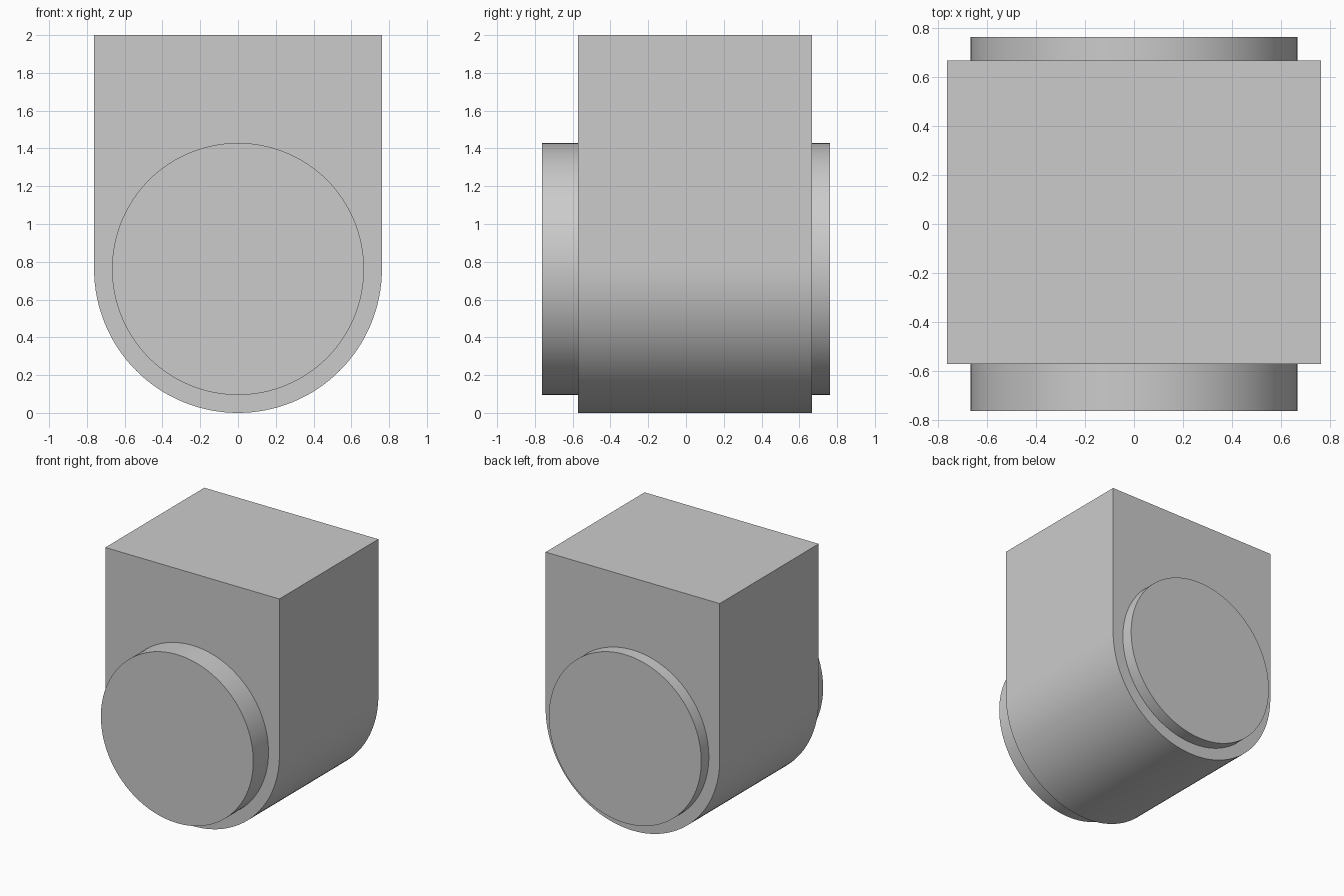
import bpy
import bmesh
from math import sin, cos, pi

cube = bpy.data.objects.get("Cube")
if cube:
    bpy.data.objects.remove(cube, do_unlink=True)

HALF_WIDTH = 0.762   # also the radius of the rounded bottom and its centre height
HEIGHT = 2.0
DISC_RADIUS = 0.667
BODY_FRONT, BODY_BACK = -0.571, 0.667
DISC_FRONT, DISC_BACK = -0.762, 0.762

grey = bpy.data.materials.new("plain grey")
grey.use_nodes = True
colour = (0.6, 0.6, 0.6, 1)
grey.diffuse_color = colour
grey.node_tree.nodes["Principled BSDF"].inputs["Base Color"].default_value = colour


def arc(radius, start, end, steps):
    """Points (x, z) on an arc about the shared axis."""
    angles = [start + (end - start) * i / steps for i in range(steps + 1)]
    return [(radius * cos(a), HALF_WIDTH + radius * sin(a)) for a in angles]


def extrude_profile(name, profile, front, back):
    """Solid made by pushing an x-z outline along y."""
    bm = bmesh.new()
    face = bm.faces.new([bm.verts.new((x, front, z)) for x, z in profile])
    result = bmesh.ops.extrude_face_region(bm, geom=[face], use_keep_orig=True)
    moved = [v for v in result["geom"] if isinstance(v, bmesh.types.BMVert)]
    bmesh.ops.translate(bm, vec=(0, back - front, 0), verts=moved)
    bmesh.ops.recalc_face_normals(bm, faces=bm.faces)
    mesh = bpy.data.meshes.new(name)
    bm.to_mesh(mesh)
    bm.free()
    mesh.materials.append(grey)
    obj = bpy.data.objects.new(name, mesh)
    bpy.context.collection.objects.link(obj)
    bpy.ops.object.select_all(action="DESELECT")
    obj.select_set(True)
    bpy.context.view_layer.objects.active = obj
    bpy.ops.object.shade_smooth_by_angle(angle=pi / 6)
    return obj


# Block with a square top and a half-round bottom
outline = arc(HALF_WIDTH, pi, 2 * pi, 64) + [(HALF_WIDTH, HEIGHT), (-HALF_WIDTH, HEIGHT)]
extrude_profile("body", outline, BODY_FRONT, BODY_BACK)

# Round bosses standing out of the front and back faces
circle = arc(DISC_RADIUS, 0, 2 * pi, 128)[:-1]
extrude_profile("front_boss", circle, DISC_FRONT, BODY_FRONT)
extrude_profile("back_boss", circle, BODY_BACK, DISC_BACK)
